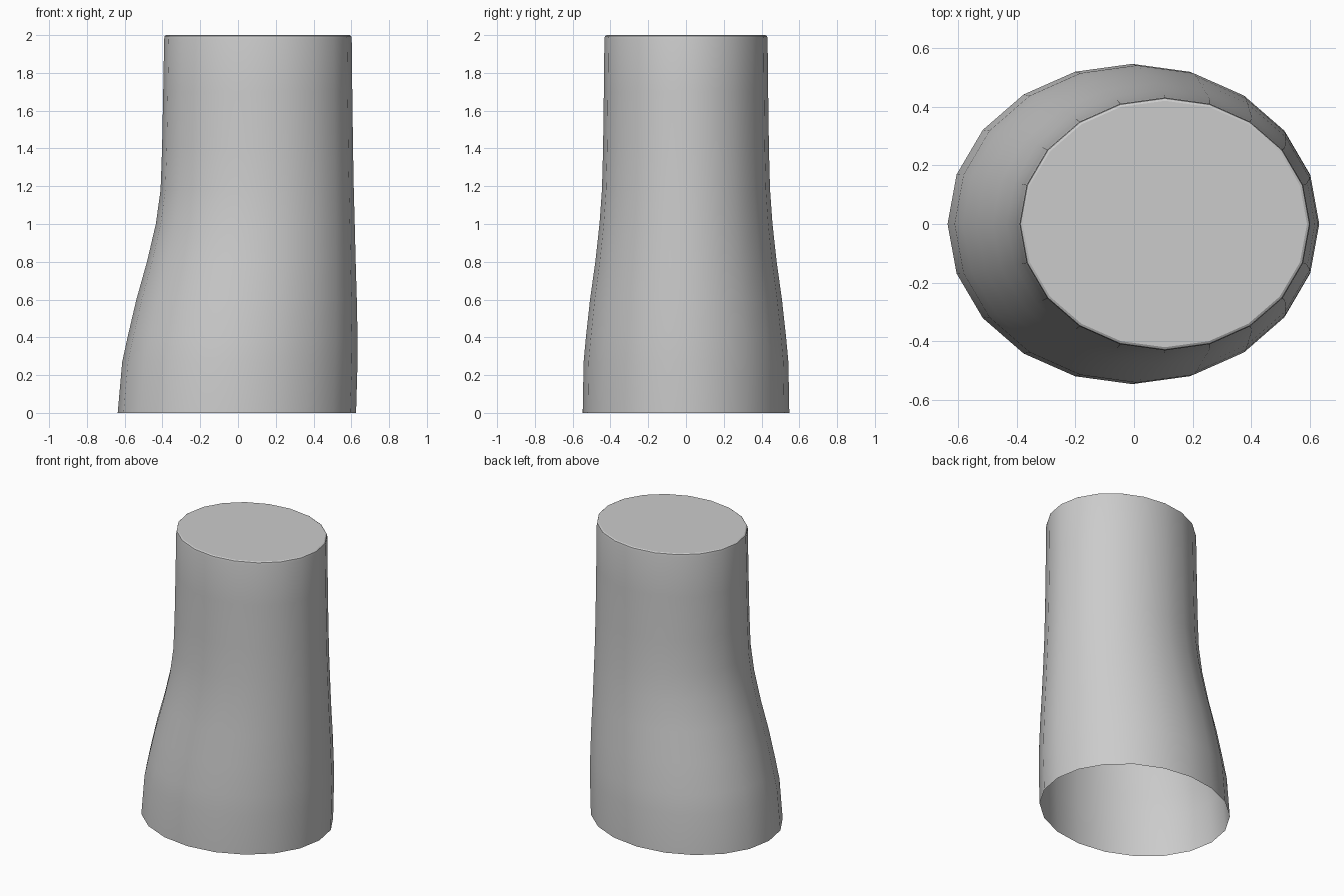
import bpy, bmesh
from math import cos, sin, pi

if "Cube" in bpy.data.objects:
    bpy.data.objects.remove(bpy.data.objects["Cube"])

SIDES = 20
# Cross-sections: height, left x, right x, half depth
SECTIONS = [
    (0.00, -0.637, 0.625, 0.547),
    (0.27, -0.613, 0.633, 0.542),
    (0.40, -0.585, 0.633, 0.530),
    (0.60, -0.538, 0.629, 0.508),
    (0.80, -0.482, 0.623, 0.480),
    (1.00, -0.435, 0.618, 0.458),
    (1.18, -0.410, 0.613, 0.445),
    (1.40, -0.402, 0.609, 0.439),
    (1.70, -0.396, 0.605, 0.435),
    (1.98, -0.391, 0.602, 0.432),
    (1.995, -0.388, 0.599, 0.429),
    (2.00, -0.380, 0.591, 0.421),
]

# Lofted sleeve, open at the bottom and capped at the top
bm = bmesh.new()
rings = []
for z, x0, x1, ry in SECTIONS:
    cx, rx = (x0 + x1) / 2, (x1 - x0) / 2
    rings.append([bm.verts.new((cx + rx * cos(2 * pi * i / SIDES),
                                ry * sin(2 * pi * i / SIDES), z))
                  for i in range(SIDES)])
for low, high in zip(rings, rings[1:]):
    for i in range(SIDES):
        j = (i + 1) % SIDES
        bm.faces.new((low[i], low[j], high[j], high[i]))
bm.faces.new(rings[-1])

mesh = bpy.data.meshes.new("tapered_sleeve")
bm.to_mesh(mesh)
bm.free()
sleeve = bpy.data.objects.new("tapered_sleeve", mesh)
bpy.context.collection.objects.link(sleeve)

# Smooth sides with a crisp top rim
bpy.context.view_layer.objects.active = sleeve
sleeve.select_set(True)
bpy.ops.object.shade_smooth_by_angle(angle=pi / 6)
